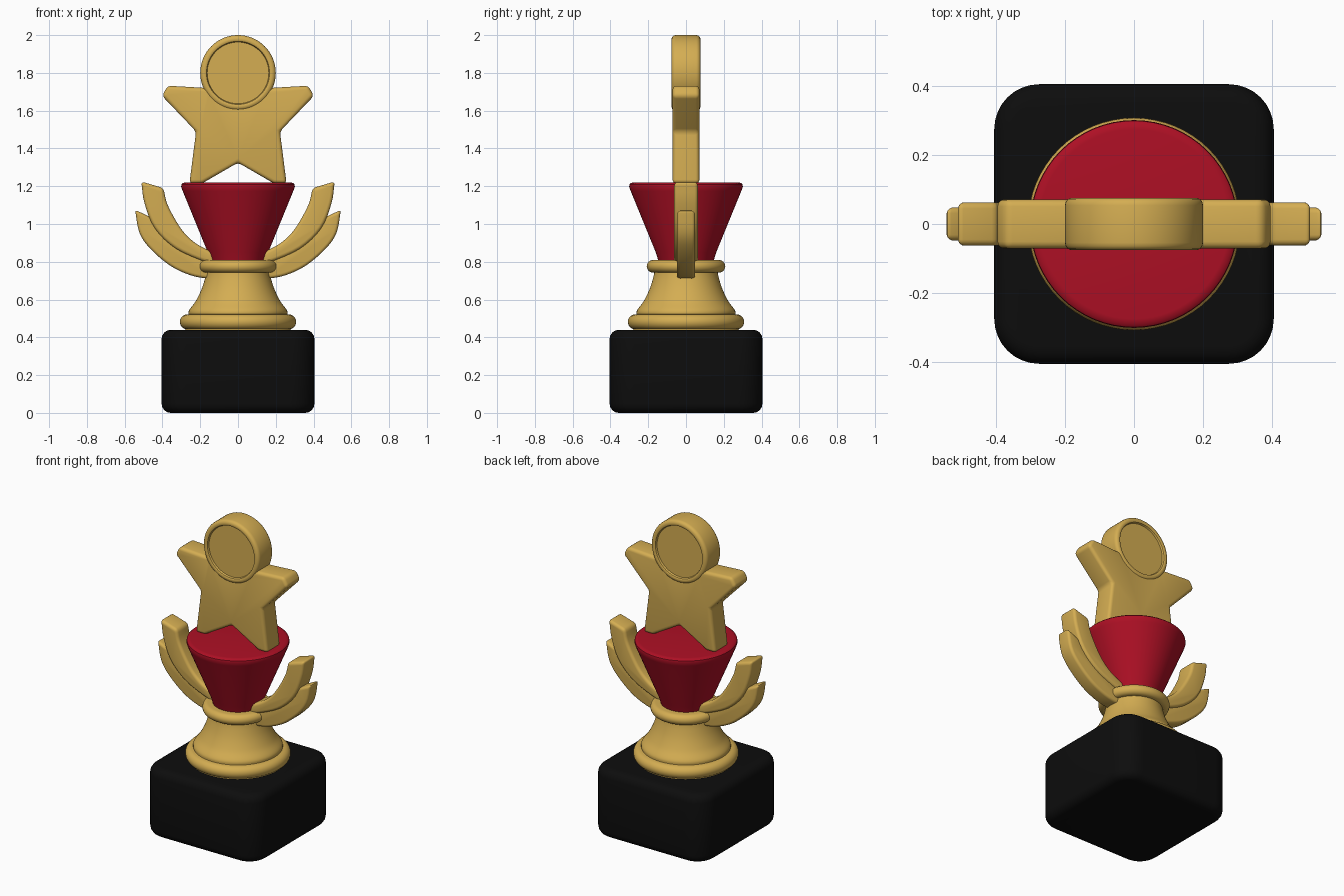
import bpy, bmesh, math
from mathutils import Matrix, Vector

if "Cube" in bpy.data.objects:
    bpy.data.objects.remove(bpy.data.objects["Cube"])


def material(name, rgb):
    m = bpy.data.materials.new(name)
    m.diffuse_color = (*rgb, 1)
    m.use_nodes = True
    m.node_tree.nodes["Principled BSDF"].inputs["Base Color"].default_value = m.diffuse_color
    return m


GOLD = material("gold", (0.66, 0.42, 0.085))
RED = material("red", (0.42, 0.005, 0.018))
BLACK = material("black", (0.004, 0.004, 0.004))


def finish(name, bm, mat, bevel=0, angle=35):
    bmesh.ops.recalc_face_normals(bm, faces=bm.faces)
    me = bpy.data.meshes.new(name)
    bm.to_mesh(me)
    bm.free()
    ob = bpy.data.objects.new(name, me)
    bpy.context.collection.objects.link(ob)
    me.materials.append(mat)
    bpy.ops.object.select_all(action='DESELECT')
    ob.select_set(True)
    bpy.context.view_layer.objects.active = ob
    if bevel:
        mod = ob.modifiers.new("rounding", 'BEVEL')
        mod.width = bevel
        mod.segments = 4
        mod.limit_method = 'ANGLE'
        mod.angle_limit = math.radians(30)
        bpy.ops.object.modifier_apply(modifier=mod.name)
    bpy.ops.object.shade_smooth_by_angle(angle=math.radians(angle))
    return ob


def prism(name, pts, half, mat, bevel, place=None):
    """Extrude a 2D outline along y (or transformed by place)."""
    bm = bmesh.new()
    face = bm.faces.new([bm.verts.new((x, -half, z)) for x, z in pts])
    ext = bmesh.ops.extrude_face_region(bm, geom=[face], use_keep_orig=True)
    new = [v for v in ext["geom"] if isinstance(v, bmesh.types.BMVert)]
    bmesh.ops.translate(bm, verts=new, vec=(0, 2 * half, 0))
    if place:
        bm.transform(place)
    return finish(name, bm, mat, bevel)


def lathe(name, profile, mat, place=None, angle=35):
    """Spin a radius/height profile about z."""
    n = 64
    bm = bmesh.new()
    rings = []
    for r, z in profile:
        if r == 0:
            rings.append([bm.verts.new((0, 0, z))] * n)
        else:
            rings.append([bm.verts.new((r * math.cos(math.tau * i / n),
                                        r * math.sin(math.tau * i / n), z)) for i in range(n)])
    for a, b in zip(rings, rings[1:]):
        for i in range(n):
            j = (i + 1) % n
            bm.faces.new(list(dict.fromkeys((a[i], a[j], b[j], b[i]))))
    if place:
        bm.transform(place)
    return finish(name, bm, mat, 0, angle)


def spline(pts, n=5):
    """Smooth curve through the points."""
    p = [Vector(q) for q in pts]
    p = [2 * p[0] - p[1]] + p + [2 * p[-1] - p[-2]]
    out = []
    for a, b, c, d in zip(p, p[1:], p[2:], p[3:]):
        for k in range(n):
            t = k / n
            out.append(0.5 * (2 * b + (c - a) * t + (2 * a - 5 * b + 4 * c - d) * t * t
                              + (3 * b - a - 3 * c + d) * t ** 3))
    return [tuple(q) for q in out + [p[-2]]]


def arc(cx, cz, r, a0, a1, n):
    return [(cx + r * math.cos(math.radians(a0 + (a1 - a0) * i / n)),
             cz + r * math.sin(math.radians(a0 + (a1 - a0) * i / n))) for i in range(n + 1)]


# Rounded square plinth
outline = []
for k, (sx, sy) in enumerate(((1, 1), (-1, 1), (-1, -1), (1, -1))):
    outline += arc(sx * 0.275, sy * 0.275, 0.13, 90 * k, 90 * k + 90, 8)
prism("plinth", outline, 0.22, BLACK, 0.05,
      Matrix.Translation((0, 0, 0.22)) @ Matrix.Rotation(math.pi / 2, 4, 'X'))

# Foot ring, bell and collar
lathe("foot_ring", [(0, 0.43), (0.29, 0.43)] + arc(0.268, 0.482, 0.04, -75, 80, 10)
      + [(0.25, 0.523), (0, 0.523)], GOLD)
lathe("bell", [(0, 0.50), (0.262, 0.50)]
      + spline([(0.262, 0.52), (0.258, 0.545), (0.225, 0.59), (0.195, 0.65),
                (0.175, 0.71), (0.165, 0.76)]) + [(0, 0.76)], GOLD)
lathe("collar", [(0, 0.744)] + arc(0.175, 0.776, 0.033, -90, 90, 12) + [(0, 0.809)], GOLD)

# Red cup with softened rim
lathe("cup", [(0, 0.79), (0.142, 0.79), (0.160, 0.85), (0.293, 1.175), (0.301, 1.198),
              (0.299, 1.210), (0.290, 1.218), (0.275, 1.22), (0, 1.22)], RED)

# Curved leaves on both sides
upper_inner = [(0.08, 0.83), (0.165, 0.865), (0.24, 0.91), (0.305, 0.98), (0.372, 1.10), (0.395, 1.19)]
upper_outer = [(0.512, 1.225), (0.495, 1.11), (0.44, 0.976), (0.33, 0.87), (0.175, 0.80), (0.08, 0.775)]
lower_inner = [(0.08, 0.79), (0.20, 0.83), (0.32, 0.89), (0.41, 0.97), (0.46, 1.035)]
lower_outer = [(0.545, 1.075), (0.522, 0.955), (0.465, 0.87), (0.36, 0.78), (0.255, 0.73),
               (0.165, 0.712), (0.08, 0.712)]
for side, s in (("left", -1), ("right", 1)):
    for level, inner, outer, half in (("upper", upper_inner, upper_outer, 0.063),
                                      ("lower", lower_inner, lower_outer, 0.048)):
        pts = [(s * x, z) for x, z in spline(inner, 4) + spline(outer, 4)]
        prism(f"{side}_{level}_leaf", pts, half, GOLD, 0.018)

# Star, its top hollowed to seat the medallion
half_star = [(-0.372, 1.732), (-0.402, 1.678), (-0.222, 1.49), (-0.257, 1.215), (-0.19, 1.215)]
star = half_star + [(0, 1.325)] + [(-x, z) for x, z in reversed(half_star)]
star += arc(0, 1.8, 0.172, 332, 208, 14)
prism("star", star, 0.071, GOLD, 0.02)

# Round medallion with raised rim on both faces
side = [(0, 0.062), (0.163, 0.062), (0.167, 0.073), (0.172, 0.076), (0.182, 0.076),
        (0.192, 0.072), (0.198, 0.064), (0.2, 0.054)]
lathe("medallion", side + [(r, -z) for r, z in reversed(side)], GOLD,
      Matrix.Translation((0, 0, 1.8)) @ Matrix.Rotation(math.pi / 2, 4, 'X'))
